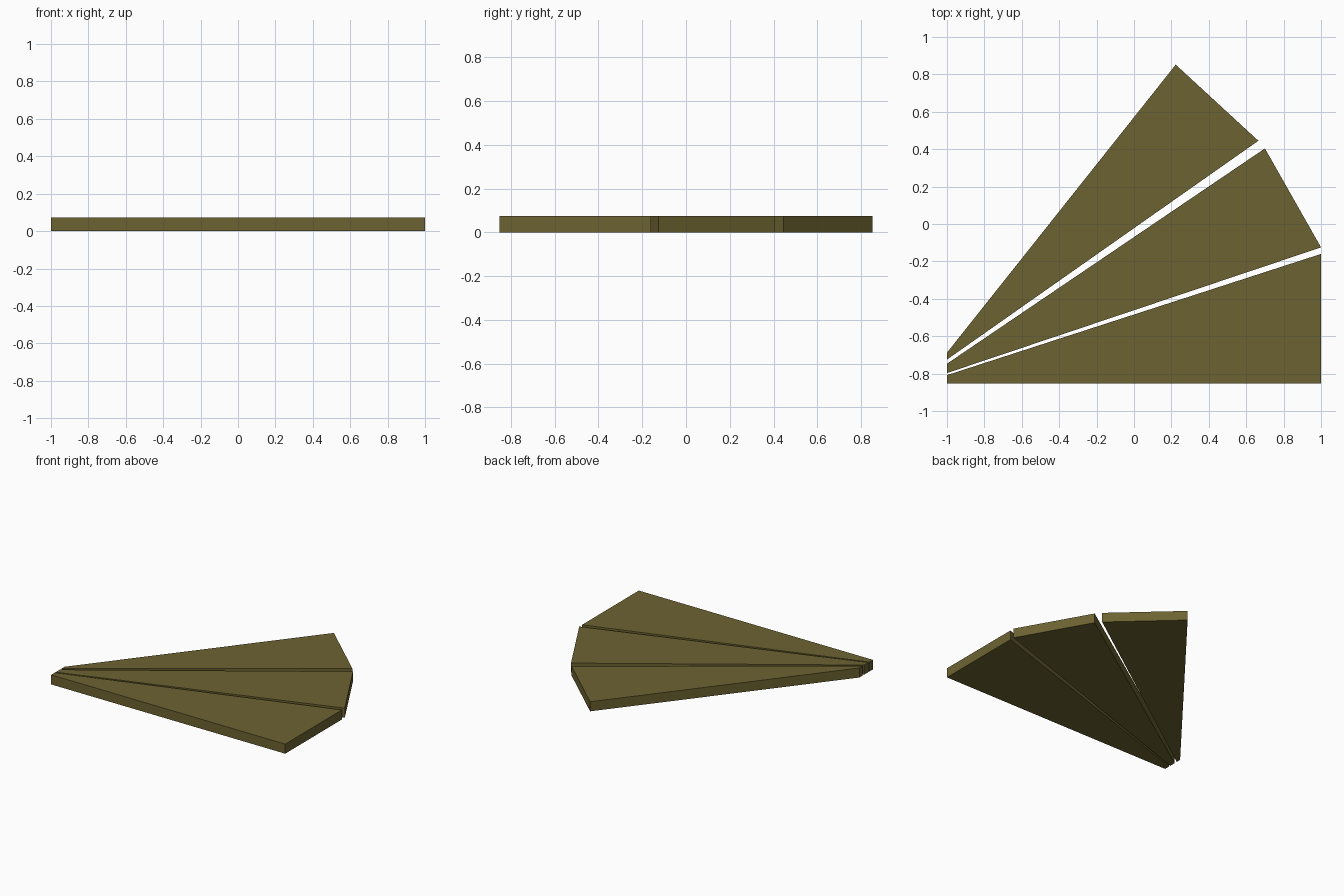
import bpy
import bmesh

if "Cube" in bpy.data.objects:
    bpy.data.objects.remove(bpy.data.objects["Cube"])

olive = bpy.data.materials.new("olive_brown")
olive.diffuse_color = (0.15, 0.124, 0.031, 1)
olive.use_nodes = True
olive.node_tree.nodes["Principled BSDF"].inputs["Base Color"].default_value = olive.diffuse_color

THICKNESS = 0.074


def wedge(name, outline):
    """Flat board extruded upward from a counter-clockwise outline."""
    bm = bmesh.new()
    base = bm.faces.new([bm.verts.new((x, y, 0)) for x, y in outline])
    top = bmesh.ops.extrude_face_region(bm, geom=[base], use_keep_orig=True)
    verts = [g for g in top["geom"] if isinstance(g, bmesh.types.BMVert)]
    bmesh.ops.translate(bm, verts=verts, vec=(0, 0, THICKNESS))
    bmesh.ops.recalc_face_normals(bm, faces=bm.faces)
    mesh = bpy.data.meshes.new(name)
    bm.to_mesh(mesh)
    bm.free()
    mesh.materials.append(olive)
    bpy.context.collection.objects.link(bpy.data.objects.new(name, mesh))


# Three tapered boards fanning out from the narrow left end
wedge("front_board", [(-1, -0.852), (1, -0.852), (1, -0.16), (-1, -0.808)])
wedge("middle_board", [(-1, -0.797), (1, -0.125), (0.70, 0.404), (-1, -0.747)])
wedge("back_board", [(-1, -0.725), (0.665, 0.445), (0.223, 0.852), (-1, -0.688)])
